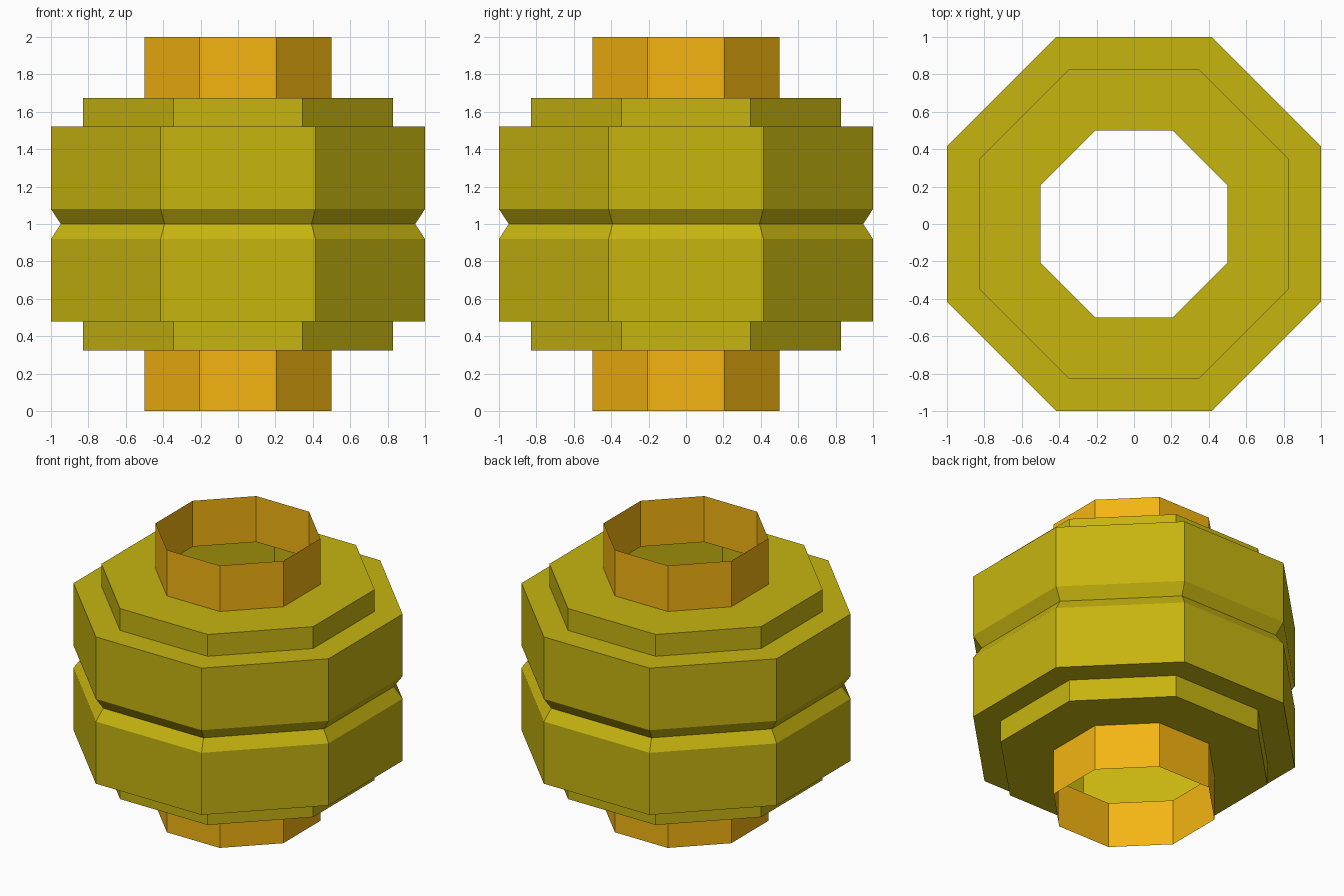
import bpy, bmesh, math

if "Cube" in bpy.data.objects:
    bpy.data.objects.remove(bpy.data.objects["Cube"])

SIDES = 8


def material(name, rgb):
    m = bpy.data.materials.new(name)
    m.diffuse_color = (*rgb, 1)
    m.use_nodes = True
    m.node_tree.nodes["Principled BSDF"].inputs["Base Color"].default_value = m.diffuse_color
    return m


def octagon_shell(name, profile, mat):
    """Sweep an open (apothem, z) profile round z into a thin faceted shell."""
    bm = bmesh.new()
    rings = []
    for apothem, z in profile:
        r = apothem / math.cos(math.pi / SIDES)
        angles = [(i + 0.5) * math.tau / SIDES for i in range(SIDES)]
        rings.append([bm.verts.new((r * math.cos(a), r * math.sin(a), z)) for a in angles])
    for low, high in zip(rings, rings[1:]):
        for i in range(SIDES):
            j = (i + 1) % SIDES
            bm.faces.new((low[i], low[j], high[j], high[i]))
    me = bpy.data.meshes.new(name)
    bm.to_mesh(me)
    bm.free()
    me.materials.append(mat)
    ob = bpy.data.objects.new(name, me)
    bpy.context.collection.objects.link(ob)
    return ob


olive = material("olive", (0.57, 0.46, 0.005))
orange = material("orange", (0.91, 0.46, 0.006))

# Hollow body: lower half profile, mirrored about the waist groove at z = 1
half = [(0.5, 0.325), (0.83, 0.325), (0.83, 0.48), (1.0, 0.48), (1.0, 0.92)]
upper = [(r, 2 - z) for r, z in reversed(half)]
octagon_shell("body", half + [(0.947, 1.0)] + upper, olive)

# Open collars at both ends
octagon_shell("lower_collar", [(0.5, 0.0), (0.5, 0.325)], orange)
octagon_shell("upper_collar", [(0.5, 1.675), (0.5, 2.0)], orange)
